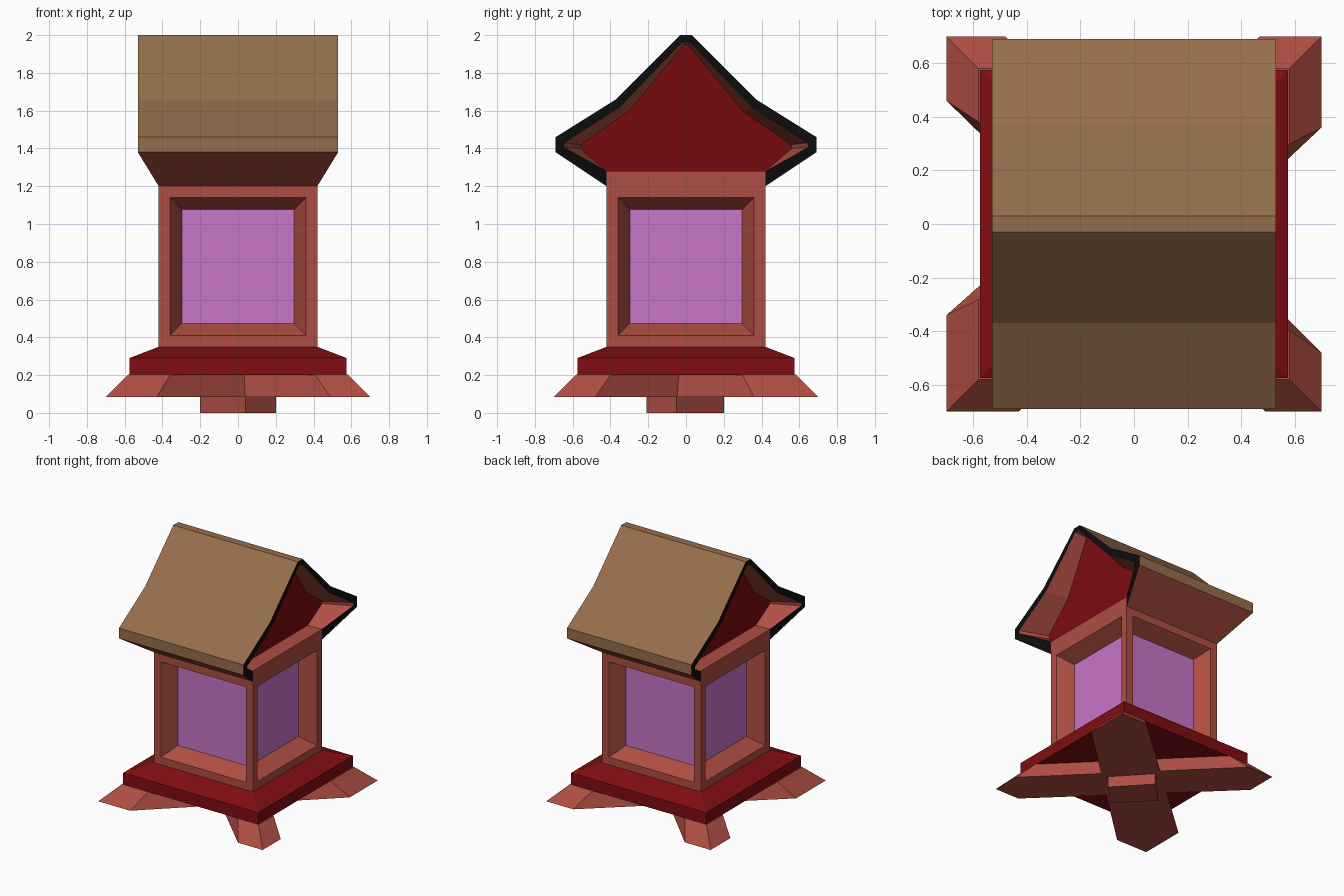
import bpy, bmesh

cube = bpy.data.objects.get("Cube")
if cube:
    bpy.data.objects.remove(cube, do_unlink=True)


def material(name, rgb):
    m = bpy.data.materials.new(name)
    m.use_nodes = True
    m.diffuse_color = (*rgb, 1)
    m.node_tree.nodes["Principled BSDF"].inputs["Base Color"].default_value = (*rgb, 1)
    return m


salmon = material("salmon red", (0.43, 0.077, 0.055))
crimson = material("dark crimson", (0.22, 0.004, 0.006))
brown = material("roof brown", (0.3, 0.155, 0.07))
black = material("black trim", (0.004, 0.004, 0.004))
violet = material("violet pane", (0.58, 0.18, 0.58))


def finish(bm, name, mats):
    bmesh.ops.recalc_face_normals(bm, faces=bm.faces)
    me = bpy.data.meshes.new(name)
    bm.to_mesh(me)
    bm.free()
    for m in mats:
        me.materials.append(m)
    ob = bpy.data.objects.new(name, me)
    bpy.context.collection.objects.link(ob)
    return ob


def loft(name, layers, mat):
    """Closed solid through stacked (outline, z) layers."""
    bm = bmesh.new()
    rings = [[bm.verts.new((x, y, z)) for x, y in pts] for pts, z in layers]
    n = len(rings[0])
    for a, b in zip(rings, rings[1:]):
        for i in range(n):
            j = (i + 1) % n
            bm.faces.new((a[i], a[j], b[j], b[i]))
    bm.faces.new(rings[0])
    bm.faces.new(rings[-1])
    return finish(bm, name, [mat])


def square(r):
    return [(-r, -r), (r, -r), (r, r), (-r, r)]


def scaled(pts, s):
    return [(x * s, y * s) for x, y in pts]


# Crossed feet: two diagonal beams with tapered sides
beams = {
    "foot_beam_wide": [(-.7, -.7), (-.43, -.7), (.7, .36), (.7, .7), (.47, .7), (-.7, -.34)],
    "foot_beam_narrow": [(.7, -.7), (.7, -.48), (-.48, .7), (-.7, .7), (-.7, .46), (.49, -.7)],
}
for name, pts in beams.items():
    loft(name, [(pts, .085), (scaled(pts, .83), .203)], salmon)

# Small block under the crossing
loft("foot_block", [(p, z) for z in (0, .09)
                    for p in [[(.04, -.21), (.2, -.05), (-.03, .2), (-.2, .03)]]], salmon)

# Base plate with chamfered top
loft("base_plate", [(square(.575), .2), (square(.575), .29), (square(.42), .35)], crimson)

# Lantern body: each side inset twice to form a sunken window
bm = bmesh.new()
bmesh.ops.create_cube(bm, size=1)
for v in bm.verts:
    v.co = (v.co.x * .84, v.co.y * .84, .775 + v.co.z * .85)
bmesh.ops.recalc_face_normals(bm, faces=bm.faces)
sides = [f for f in bm.faces if abs(f.normal.z) < .5]
bmesh.ops.inset_individual(bm, faces=sides, thickness=.083, depth=0)
bmesh.ops.inset_individual(bm, faces=sides, thickness=.09, depth=-.115)
for f in sides:
    f.material_index = 1
finish(bm, "lantern_body", [salmon, violet])


# Roof: half profiles given as (y, z), mirrored across the ridge
def mirrored(half):
    return [(-y, z) for y, z in half] + half[::-1]


outer = mirrored([(.42, 1.2), (.69, 1.38), (.69, 1.46), (.37, 1.66), (.03, 2.0)])
rim = mirrored([(.42, 1.28), (.645, 1.405), (.645, 1.43), (.35, 1.62), (.02, 1.965)])
panel = mirrored([(.42, 1.28), (.56, 1.4), (.555, 1.42), (.3, 1.6), (.01, 1.95)])
SALMON, BROWN, BLACK, CRIMSON = range(4)
bm = bmesh.new()


def face(verts, index):
    bm.faces.new(verts).material_index = index


ends = []
for side in (-1, 1):
    def ring(profile, width):
        return [bm.verts.new((side * width(z), y, z)) for y, z in profile]

    def edge_width(z):
        return .53 if z > 1.3 else .42

    o, r = ring(outer, edge_width), ring(rim, edge_width)
    p = ring(panel, lambda z: .3 + .2 * (z - 1.28))
    for i in range(len(o) - 1):
        face((o[i], o[i + 1], r[i + 1], r[i]), BLACK)
        face((r[i], r[i + 1], p[i + 1], p[i]), SALMON)
    face((o[0], o[-1], r[-1], r[0]), SALMON)
    face((r[0], r[-1], p[-1], p[0]), SALMON)
    face(p, CRIMSON)
    ends.append(o)

# Roof skin and flared eaves between both gables
a, b = ends
last = len(a) - 2
for i in range(last + 1):
    face((a[i], a[i + 1], b[i + 1], b[i]), SALMON if i in (0, last) else BROWN)
face((a[0], a[-1], b[-1], b[0]), SALMON)
finish(bm, "gable_roof", [salmon, brown, black, crimson])
